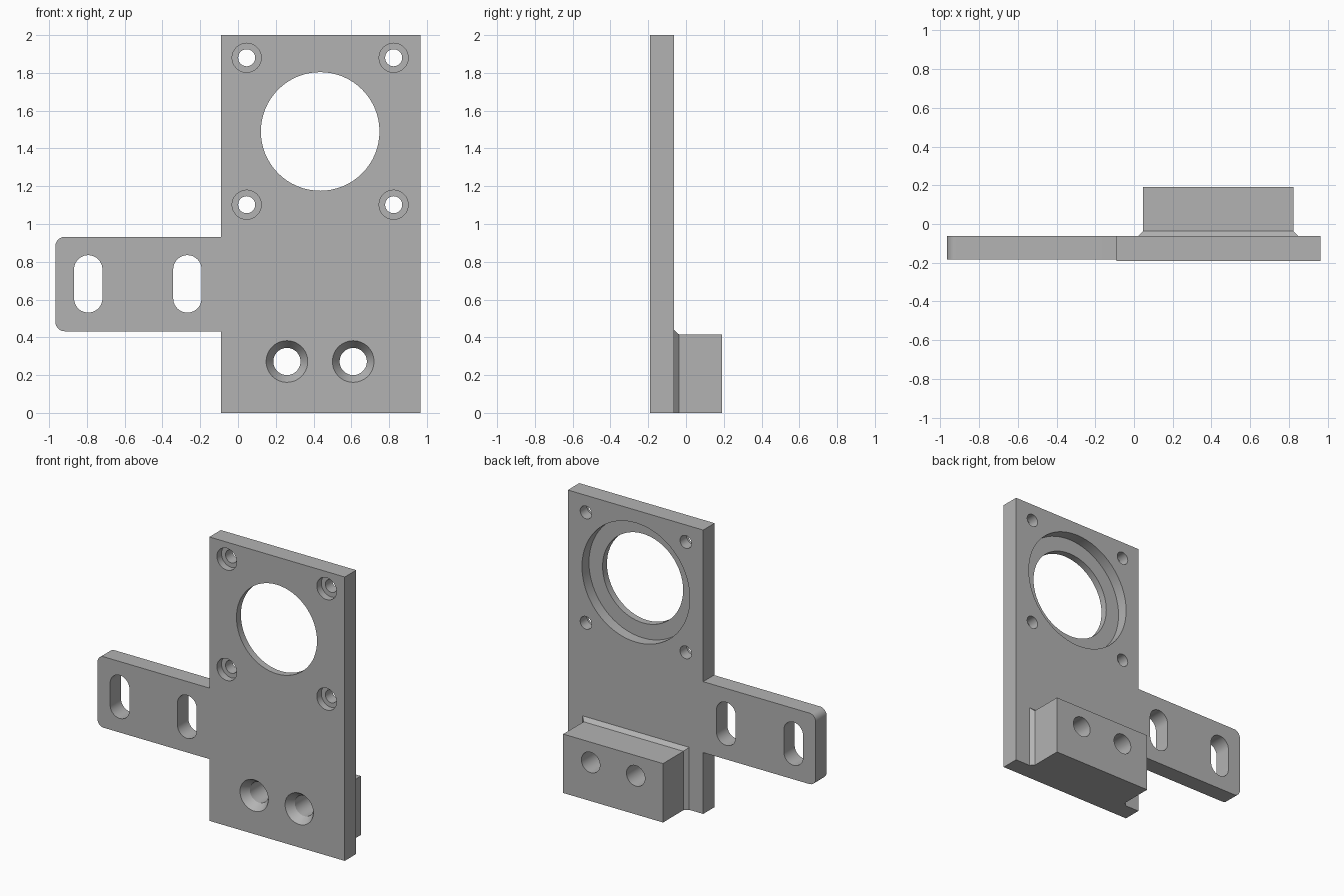
import bpy, bmesh, math
from mathutils import Vector

if "Cube" in bpy.data.objects:
    bpy.data.objects.remove(bpy.data.objects["Cube"])

FRONT, BACK = -0.19, -0.063
grey = bpy.data.materials.new("plain grey")
grey.diffuse_color = (0.45, 0.45, 0.45, 1)
grey.use_nodes = True
grey.node_tree.nodes["Principled BSDF"].inputs["Base Color"].default_value = grey.diffuse_color


def loft(name, sections):
    """Solid from matching (x, z) outlines placed at successive y values."""
    bm = bmesh.new()
    rings = [[bm.verts.new((x, y, z)) for x, z in pts] for y, pts in sections]
    n = len(rings[0])
    for a, b in zip(rings, rings[1:]):
        for i in range(n):
            bm.faces.new((a[i], a[(i + 1) % n], b[(i + 1) % n], b[i]))
    bm.faces.new(rings[0])
    bm.faces.new(rings[-1])
    bmesh.ops.recalc_face_normals(bm, faces=bm.faces)
    mesh = bpy.data.meshes.new(name)
    bm.to_mesh(mesh)
    bm.free()
    mesh.materials.append(grey)
    ob = bpy.data.objects.new(name, mesh)
    bpy.context.collection.objects.link(ob)
    return ob


def rect(x0, x1, z0, z1):
    return [(x0, z0), (x1, z0), (x1, z1), (x0, z1)]


def circle(cx, cz, r, n=64):
    return [(cx + r * math.cos(2 * math.pi * i / n),
             cz + r * math.sin(2 * math.pi * i / n)) for i in range(n)]


def arc(cx, cz, r, start, sweep, n):
    return [(cx + r * math.cos(math.radians(start + sweep * i / n)),
             cz + r * math.sin(math.radians(start + sweep * i / n))) for i in range(n + 1)]


def combine(target, other, operation):
    mod = target.modifiers.new(operation.lower(), 'BOOLEAN')
    mod.operation, mod.solver, mod.object = operation, 'EXACT', other
    bpy.context.view_layer.objects.active = target
    bpy.ops.object.modifier_apply(modifier=mod.name)
    bpy.data.objects.remove(other)


def drill(cx, cz, profile):
    """Round hole from (y, radius) steps along its axis."""
    combine(bracket, loft("drill", [(y, circle(cx, cz, r)) for y, r in profile]), 'DIFFERENCE')


# Upright plate
bracket = loft("mounting_bracket", [(y, rect(-0.09, 0.965, 0, 2)) for y in (FRONT, BACK)])

# Side arm with rounded outer corners
r = 0.05
arm_outline = ([(-0.05, 0.432), (-0.05, 0.932)]
               + arc(-0.967 + r, 0.932 - r, r, 90, 90, 10)
               + arc(-0.967 + r, 0.432 + r, r, 180, 90, 10))
combine(bracket, loft("side_arm", [(y, arm_outline) for y in (-0.184, BACK)]), 'UNION')

# Rear block with a chamfered root
root, body = rect(0.02, 0.85, 0, 0.44), rect(0.046, 0.824, 0, 0.415)
combine(bracket, loft("rear_block", [(-0.12, root), (BACK, root), (-0.037, body), (0.19, body)]), 'UNION')

# Large opening with a wider recess at the back
drill(0.435, 1.49, [(-0.3, 0.314), (0.3, 0.314)])
drill(0.435, 1.49, [(BACK - 0.078, 0.42), (0.3, 0.42)])

# Four counterbored screw holes
for x in (0.046, 0.824):
    for z in (1.102, 1.88):
        drill(x, z, [(-0.3, 0.045), (0.1, 0.045)])
        drill(x, z, [(-0.3, 0.077), (FRONT + 0.05, 0.077)])

# Two countersunk holes through the plate and block
for x in (0.259, 0.61):
    drill(x, 0.272, [(FRONT - 0.02, 0.124), (FRONT + 0.055, 0.072), (0.3, 0.072)])

# Two slots in the arm
for x in (-0.793, -0.268):
    outline = arc(x, 0.76, 0.075, 0, 180, 24) + arc(x, 0.606, 0.075, 180, 180, 24)
    combine(bracket, loft("slot", [(y, outline) for y in (-0.3, 0.1)]), 'DIFFERENCE')

bpy.context.view_layer.objects.active = bracket
bracket.select_set(True)
bpy.ops.object.shade_smooth_by_angle(angle=math.radians(25))
